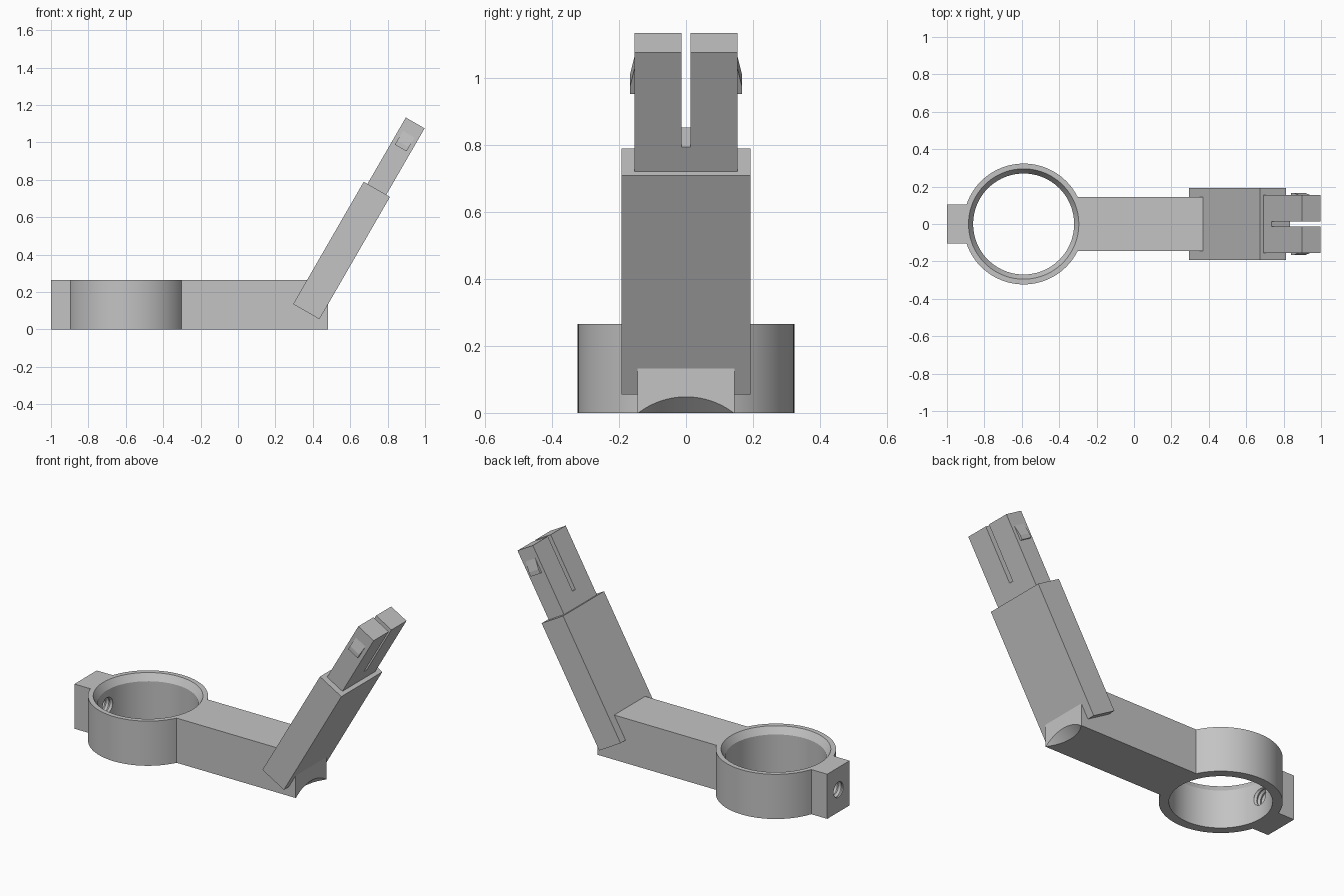
import bpy, bmesh, math
from mathutils import Matrix, Vector

if "Cube" in bpy.data.objects:
    bpy.data.objects.remove(bpy.data.objects["Cube"])

grey = bpy.data.materials.new("light_grey_plastic")
grey.use_nodes = True
colour = (0.55, 0.55, 0.55, 1)
grey.diffuse_color = colour
grey.node_tree.nodes["Principled BSDF"].inputs["Base Color"].default_value = colour

HEIGHT = 0.265
RING_X = -0.59


def make(name, bm, matrix=Matrix()):
    bmesh.ops.recalc_face_normals(bm, faces=bm.faces)
    mesh = bpy.data.meshes.new(name)
    bm.to_mesh(mesh)
    bm.free()
    mesh.transform(matrix)
    mesh.materials.append(grey)
    ob = bpy.data.objects.new(name, mesh)
    bpy.context.collection.objects.link(ob)
    return ob


def box(name, low, high, matrix=Matrix()):
    low, high = Vector(low), Vector(high)
    bm = bmesh.new()
    bmesh.ops.create_cube(bm, size=1)
    for v in bm.verts:
        v.co = (low + high) / 2 + v.co * (high - low)
    return make(name, bm, matrix)


def lathe(name, profile, matrix, sides=96):
    """Solid of revolution about local z from (radius, z) pairs, capped at both ends."""
    bm = bmesh.new()
    rings = [[bm.verts.new((r * math.cos(a), r * math.sin(a), z))
              for a in (math.tau * i / sides for i in range(sides))]
             for r, z in profile]
    for a, b in zip(rings, rings[1:]):
        for i in range(sides):
            j = (i + 1) % sides
            bm.faces.new((a[i], a[j], b[j], b[i]))
    bm.faces.new(rings[0])
    bm.faces.new(rings[-1])
    return make(name, bm, matrix)


def combine(target, other, operation):
    mod = target.modifiers.new(operation, "BOOLEAN")
    mod.operation, mod.solver, mod.object = operation, "EXACT", other
    bpy.context.view_layer.objects.active = target
    bpy.ops.object.modifier_apply(modifier=mod.name)
    bpy.data.objects.remove(other)


# Clamp ring with its arm and the screw lug
at_ring = Matrix.Translation((RING_X, 0, 0))
body = lathe("ring_and_arm", [(0.323, 0), (0.323, HEIGHT)], at_ring)
combine(body, box("arm", (-0.45, -0.145, 0), (0.48, 0.145, HEIGHT)), "UNION")
combine(body, box("lug", (-1, -0.105, 0), (-0.8, 0.105, HEIGHT)), "UNION")

# Bore with a chamfered upper rim
bore = [(0.27, -0.1), (0.27, 0.225), (0.295, HEIGHT), (0.295, 0.4)]
combine(body, lathe("bore", bore, at_ring), "DIFFERENCE")

# Threaded screw hole through the lug
thread = [(0.05 if i % 2 else 0.042, -0.02 + 0.0125 * i) for i in range(17)]
along_x = Matrix.Translation((-1, 0, 0.133)) @ Matrix.Rotation(math.pi / 2, 4, "Y")
combine(body, lathe("screw_hole", thread, along_x, 24), "DIFFERENCE")

# Sloping scoop under the free end of the arm
slope = Matrix.Translation((0.48, 0, -0.187)) @ Matrix.Rotation(math.radians(45), 4, "Y")
scoop = lathe("scoop", [(0.235, -0.6), (0.235, 0.6)],
              slope @ Matrix.Diagonal((0.707, 1, 1, 1)))
combine(body, scoop, "DIFFERENCE")

# Post leaning outward; local z runs along it
lean = Matrix.Translation((0.365, 0, 0.095)) @ Matrix.Rotation(math.radians(30), 4, "Y")
box("leaning_post", (-0.081, -0.192, 0), (0.081, 0.192, 0.755), lean)

# Split tongue at the end of the post
tongue = box("split_tongue", (-0.058, -0.154, 0.7), (0.058, 0.154, 1.165), lean)
combine(tongue, box("slot", (-0.2, -0.013, 0.84), (0.2, 0.013, 1.3), lean), "DIFFERENCE")

# Snap barbs, tapering towards the tip of the tongue
for side, label in ((1, "back"), (-1, "front")):
    bm = bmesh.new()
    outline = ((0.15, 1.01), (0.167, 1.01), (0.167, 1.035), (0.153, 1.1), (0.15, 1.1))
    face = bm.faces.new([bm.verts.new((-0.036, side * y, z)) for y, z in outline])
    moved = bmesh.ops.extrude_face_region(bm, geom=[face])["geom"]
    bmesh.ops.translate(bm, vec=(0.072, 0, 0),
                        verts=[g for g in moved if isinstance(g, bmesh.types.BMVert)])
    make(label + "_snap_barb", bm, lean)

# Smooth the round walls, keep hard edges
bpy.ops.object.select_all(action="DESELECT")
body.select_set(True)
bpy.context.view_layer.objects.active = body
bpy.ops.object.shade_smooth_by_angle(angle=math.radians(25))
